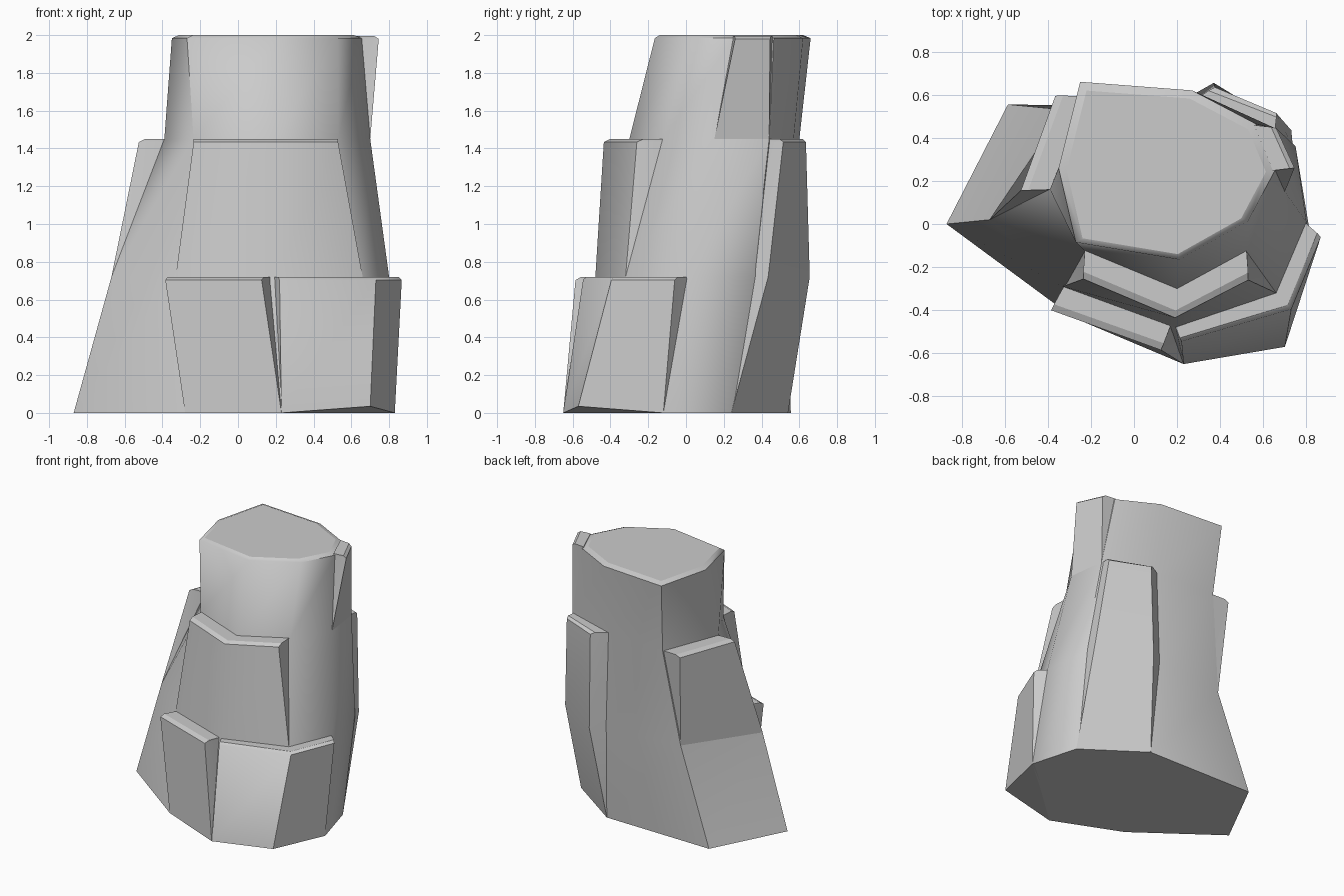
import bpy, bmesh
from mathutils import Vector

if "Cube" in bpy.data.objects:
    bpy.data.objects.remove(bpy.data.objects["Cube"])

# Core cross-sections, anticlockwise from the left corner
BASE = [(-.87, 0), (-.28, -.435), (.23, -.65), (.54, -.37), (.83, -.12), (.73, .24), (.30, .54), (-.585, .555)]
LOW = [(-.67, .02), (-.33, -.29), (.19, -.48), (.66, -.32), (.80, .01), (.75, .36), (.26, .60), (-.325, .53)]
MID = [(-.39, .16), (-.235, -.12), (.20, -.30), (.53, -.12), (.70, .15), (.665, .44), (.26, .57), (-.22, .60)]
TOP = [(-.35, .26), (-.27, -.085), (.21, -.165), (.53, .015), (.655, .25), (.565, .465), (.27, .62), (-.25, .66)]
Z0, Z1, Z2, Z3 = 0, .72, 1.45, 2.0
CHAMFER = .016


def loft(name, rings):
    """Skin a stack of equal-length rings into a closed solid."""
    bm = bmesh.new()
    rows = [[bm.verts.new(p) for p in r] for r in rings]
    n = len(rows[0])
    for a, b in zip(rows, rows[1:]):
        for i in range(n):
            j = (i + 1) % n
            bm.faces.new((a[i], a[j], b[j], b[i]))
    bm.faces.new(rows[0][::-1])
    bm.faces.new(rows[-1])
    bmesh.ops.recalc_face_normals(bm, faces=bm.faces[:])
    mesh = bpy.data.meshes.new(name)
    bm.to_mesh(mesh)
    bm.free()
    ob = bpy.data.objects.new(name, mesh)
    bpy.context.collection.objects.link(ob)
    bpy.ops.object.select_all(action='DESELECT')
    ob.select_set(True)
    bpy.context.view_layer.objects.active = ob
    bpy.ops.object.shade_smooth_by_angle(angle=.92)
    mesh.polygons[-1].use_smooth = False  # keep the top cap flat


def at(pts, z):
    return [Vector((p[0], p[1], p[2] if len(p) > 2 else z)) for p in pts]


def inward(pts, k=.02):
    """Pull points towards the middle of the core."""
    c = Vector((.12, .15))
    return [tuple(Vector(p[:2]).lerp(c, k)) for p in pts]


def slab(name, levels):
    """levels: (z, outer points, core points) from bottom to top; the top rim is chamfered."""
    rings = []
    for k, (z, outer, inner) in enumerate(levels):
        back = at(inward(inner), z)[::-1]
        if k < len(levels) - 1:
            rings.append(at(outer, z) + back)
        else:
            soft = [tuple(Vector(o).lerp(Vector(i), .25)) for o, i in zip(outer, inner)]
            low = [v - Vector((0, 0, CHAMFER)) for v in back]
            rings.append(at(outer, z - CHAMFER) + low)
            rings.append(at(soft, z) + back)
    loft(name, rings)


# Tapering core with a chamfered summit
loft("rock_core", [at(BASE, Z0), at(LOW, Z1), at(MID, Z2), at(TOP, Z3 - CHAMFER), at(inward(TOP, .08), Z3)])

# Lower front slabs, split by a narrow wedge
slab("lower_left_slab", [(Z0, BASE[1:3], BASE[1:3]),
                         (Z1, [(-.385, -.40), (.125, -.585)], [LOW[1], (.18, -.46)])])
slab("lower_right_slab", [(Z0, [BASE[2], (.70, -.57, .035), BASE[4]], BASE[2:5]),
                          (Z1, [(.22, -.545), (.73, -.395), (.867, -.06)], LOW[2:5])])

# Middle slabs at the front and the back left
slab("middle_front_slab", [(Z1, LOW[1:4], LOW[1:4]),
                           (Z2, [(-.235, -.255), (.19, -.435), (.53, -.26)], MID[1:4])])
slab("middle_left_slab", [(Z1, [LOW[7], LOW[0]], [LOW[7], LOW[0]]),
                          (Z2, [(-.365, .595), (-.525, .155)], [MID[7], MID[0]])])

# Tall back right slab that bends at the middle
slab("tall_back_slab", [(Z0, BASE[5:7], BASE[5:7]),
                        (Z1, [(.73, .435), (.37, .655)], LOW[5:7]),
                        (Z2, [(.66, .515), (.375, .635)], MID[5:7])])

# Upper slab at the right
slab("upper_right_slab", [(Z2, MID[4:6], MID[4:6]),
                          (Z3 - .005, [(.745, .26), (.66, .445)], TOP[4:6])])
